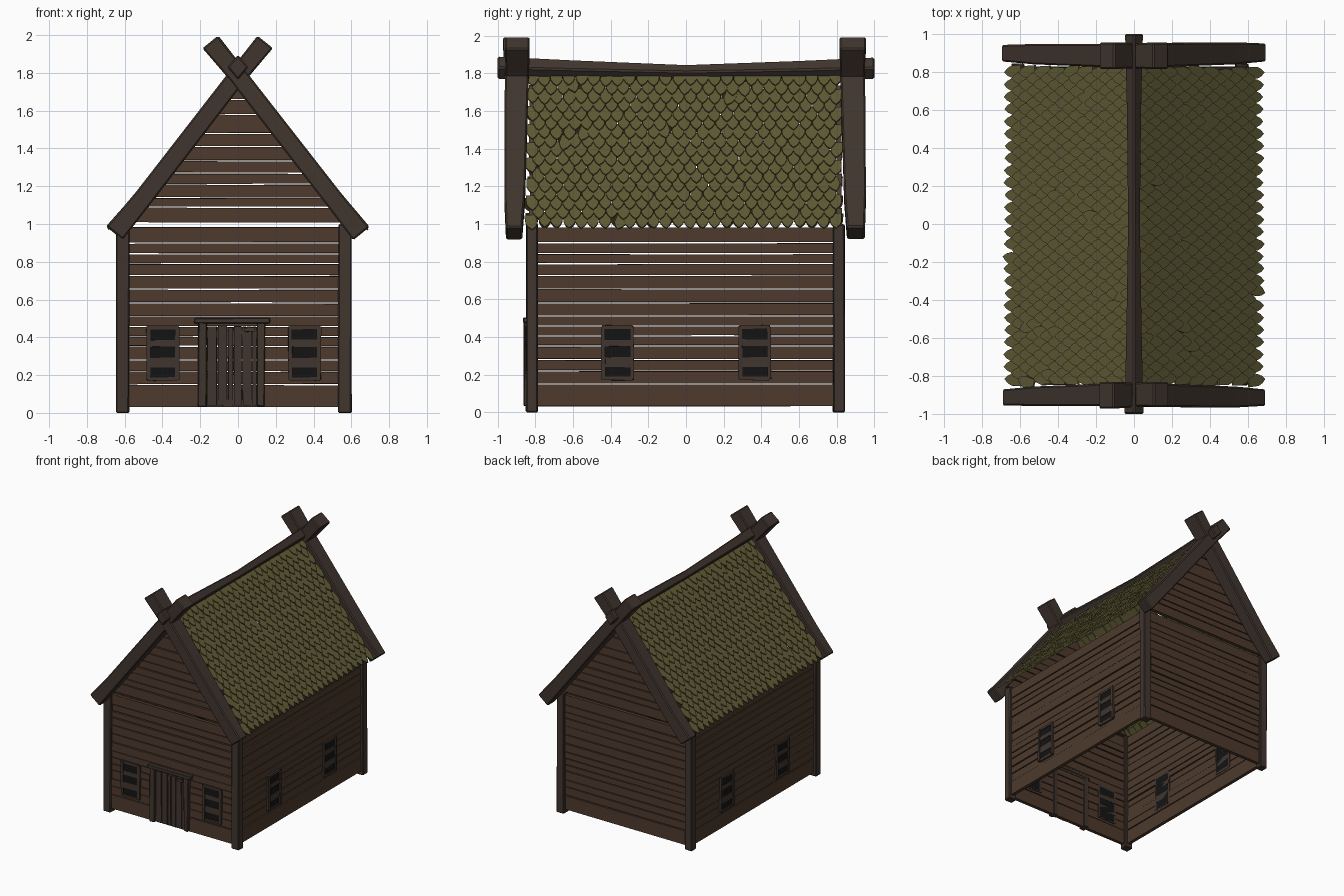
import bpy, bmesh, math, random
from mathutils import Vector, Matrix

if "Cube" in bpy.data.objects:
    bpy.data.objects.remove(bpy.data.objects["Cube"])

random.seed(4)
CX = -0.022                      # the wall frame sits slightly left of centre


def material(name, rgb):
    m = bpy.data.materials.new(name)
    m.diffuse_color = (*rgb, 1)
    m.use_nodes = True
    m.node_tree.nodes["Principled BSDF"].inputs["Base Color"].default_value = m.diffuse_color
    return m


PLANK = material("plank_wood", (0.075, 0.042, 0.026))
BEAM = material("beam_wood", (0.052, 0.036, 0.028))
MOSS = material("mossy_shingle", (0.115, 0.105, 0.036))
DARK = material("dark_opening", (0.007, 0.007, 0.007))


def jit(a):
    return random.uniform(-a, a)


def loft(bm, *loops):
    # capped skin through matching point loops
    rings = [[bm.verts.new(p) for p in loop] for loop in loops]
    n = len(rings[0])
    for a, b in zip(rings, rings[1:]):
        for i in range(n):
            j = (i + 1) % n
            bm.faces.new((a[i], a[j], b[j], b[i]))
    bm.faces.new(rings[0][::-1])
    bm.faces.new(rings[-1])


def box(bm, x0, x1, y0, y1, z0, z1, wob=0.0):
    # hand-hewn box with slightly wobbly corners
    loft(bm, *[[(x + jit(wob), y + jit(wob), z + jit(wob))
                for x, y in ((x0, y0), (x1, y0), (x1, y1), (x0, y1))] for z in (z0, z1)])


def finish(bm, name, mat, bevel=0.0):
    bmesh.ops.recalc_face_normals(bm, faces=bm.faces)
    me = bpy.data.meshes.new(name)
    bm.to_mesh(me)
    bm.free()
    me.materials.append(mat)
    ob = bpy.data.objects.new(name, me)
    bpy.context.collection.objects.link(ob)
    if bevel:
        mod = ob.modifiers.new("bevel", 'BEVEL')
        mod.width, mod.segments = bevel, 1
    return ob


# corner posts
for sx, xn in ((-1, "left"), (1, "right")):
    for sy, yn in ((-1, "front"), (1, "back")):
        bm = bmesh.new()
        x, y = CX + sx * 0.588, sy * 0.815 - 0.003
        box(bm, x - 0.034, x + 0.034, y - 0.031, y + 0.031, 0, 1.0, 0.003)
        for v in bm.verts:
            v.co.z = max(0, v.co.z) if v.co.z > 0.5 else 0
        finish(bm, f"{yn}_{xn}_post", BEAM, 0.006)

# horizontal wall planks: heights of the joints
WALL = [0.03, 0.15, 0.22, 0.28, 0.352, 0.405, 0.457, 0.512, 0.582,
        0.655, 0.727, 0.79, 0.842, 0.90, 0.985]
GABLE = [1.005, 1.09, 1.14, 1.21, 1.27, 1.335, 1.41, 1.48, 1.58, 1.66, 1.74]


def roof_half(z):
    return (1.785 - z) * 0.775


def side_planks(name, heights, half0, at, along_x):
    bm = bmesh.new()
    for z0, z1 in zip(heights, heights[1:]):
        g = [random.uniform(0.001, 0.005) for _ in range(4)]
        b, t = half0(z0), half0(z1)
        prof = [(-b, z0 + g[0]), (b, z0 + g[1]), (t, z1 - g[2]), (-t, z1 - g[3])]
        o = jit(0.003)
        loops = []
        for d in (-0.014, 0.014):
            if along_x:
                loops.append([(CX * (z < 1) + u, at + o + d, z) for u, z in prof])
            else:
                loops.append([(at + o + d, u - 0.003, z) for u, z in prof])
        loft(bm, *loops)
    finish(bm, name, PLANK)


for s, n in ((-1, "front"), (1, "back")):
    y = s * 0.815 - 0.003
    side_planks(n + "_wall_planks", WALL, lambda z: 0.585, y, True)
    side_planks(n + "_gable_planks", GABLE, roof_half, y, True)
for s, n in ((-1, "left"), (1, "right")):
    side_planks(n + "_wall_planks", WALL, lambda z: 0.81, CX + s * 0.588, False)

# crossed barge boards at both gables
for s, n in ((-1, "front"), (1, "back")):
    for sx, xn in ((-1, "left"), (1, "right")):
        bm = bmesh.new()
        # (x, z, half width, inner y, outer y) from the eave to the crossed tip
        path = [(0.655, 0.95, 0.055, 0.855, 0.945), (0.5, 1.14, 0.05, 0.84, 0.95),
                (0.0, 1.785, 0.048, 0.82, 0.952), (-0.145, 1.965, 0.052, 0.815, 0.955)]
        d = Vector((-0.63, 0.777))
        nrm = Vector((0.777, 0.63))
        loops = []
        for x, z, w, yi, yo in path:
            c = Vector((x, z)) + Vector((jit(0.003), jit(0.003)))
            a, b = c + nrm * w, c - nrm * w
            if s < 0:
                yi += 0.015
                yo += 0.01
            yo += jit(0.004) + 0.003 * sx
            loops.append([(sx * p.x, s * y, p.y)
                          for p, y in ((a, yi), (a, yo), (b, yo), (b, yi))])
        loft(bm, *loops)
        finish(bm, f"{n}_{xn}_barge_board", BEAM, 0.008)

# sagging ridge beam with a diamond section
bm = bmesh.new()
loops = []
for y, top, bot, w in ((-1, 1.895, 1.765, 0.055), (-0.6, 1.875, 1.765, 0.046),
                       (0, 1.85, 1.765, 0.036), (0.6, 1.872, 1.765, 0.042),
                       (1, 1.89, 1.765, 0.052)):
    m = (top + bot) / 2
    loops.append([(0, y, top), (w, y, m), (0, y, bot), (-w, y, m)])
loft(bm, *loops)
finish(bm, "ridge_beam", BEAM, 0.008)

# pointed roof shingles in staggered, overlapping rows
ROWS, COLS, STEP = 17, 26, 0.0645
ridge, eave = Vector((0.0, 0, 1.795)), Vector((0.665, 0, 0.967))
down = (eave - ridge).normalized()
length = (eave - ridge).length
out = Vector((-down.z, 0, down.x))
for sx, n in ((-1, "left"), (1, "right")):
    bm = bmesh.new()
    for r in range(ROWS):
        tip = length - r * 0.0605
        stag = 0.5 * (r % 2)
        for c in range(COLS - (r % 2)):
            yc = -0.815 + (c + stag) * STEP
            ang, lift, slip = jit(0.07), random.uniform(0, 0.004), jit(0.005)
            if random.random() < 0.04:
                ang, slip = jit(0.3), jit(0.016)
            w = STEP / 2 - 0.001
            shape = [(-w, -0.115), (w, -0.115), (w, -0.05), (w * 0.62, -0.022), (0, 0),
                     (-w * 0.62, -0.022), (-w, -0.05)]
            loops = []
            for h in (0.0, 0.009):
                loop = []
                for u, v in shape:
                    p = Matrix.Rotation(ang, 2) @ Vector((u, v))
                    q = (ridge + down * max(0.0, tip + slip + p.y)
                         + out * (h + lift + 0.012 + 0.17 * p.y))
                    loop.append((sx * q.x, yc + p.x, q.z))
                loops.append(loop)
            loft(bm, *loops)
    finish(bm, n + "_roof_shingles", MOSS)


# barred windows, made facing -y then turned onto their wall
def window(name, pos, turn):
    place = Matrix.Translation(pos) @ Matrix.Rotation(turn, 4, 'Z')
    frame, pane = bmesh.new(), bmesh.new()
    for s in (-1, 1):
        box(frame, s * 0.076 - 0.01, s * 0.076 + 0.01, -0.03, 0.02, 0.175, 0.455, 0.003)
    for z0, z1 in ((0.17, 0.188), (0.24, 0.292), (0.35, 0.386), (0.443, 0.462)):
        box(frame, -0.08, 0.08, -0.026, 0.02, z0, z1, 0.002)
    box(pane, -0.07, 0.07, -0.021, 0.02, 0.18, 0.45)
    for bm, part, mat in ((frame, "frame", BEAM), (pane, "opening", DARK)):
        bm.transform(place)
        finish(bm, f"{name}_window_{part}", mat)


for s, n in ((-1, "a"), (1, "b")):
    window("front_" + n, (CX + s * 0.375, -0.82, 0), 0)
    window("right_" + n, (CX + 0.588, s * 0.365, 0), math.pi / 2)
    window("left_" + n, (CX - 0.588, s * 0.365, 0), -math.pi / 2)

# front door: posts, lintel, planks and latch
bm = bmesh.new()
box(bm, -0.212, -0.165, -0.86, -0.80, 0.035, 0.48, 0.004)
box(bm, 0.10, 0.142, -0.86, -0.80, 0.035, 0.48, 0.004)
box(bm, -0.232, 0.17, -0.865, -0.80, 0.475, 0.503, 0.004)
finish(bm, "door_frame", BEAM, 0.004)

bm = bmesh.new()
edges = [-0.165, -0.11, -0.055, -0.022, 0.022, 0.075, 0.10]
for a, b in zip(edges, edges[1:]):
    box(bm, a + 0.003, b - 0.003, -0.846, -0.826, 0.04, 0.458 + jit(0.006), 0.002)
box(bm, -0.165, 0.10, -0.838, -0.82, 0.04, 0.07)
box(bm, -0.165, 0.10, -0.838, -0.82, 0.40, 0.44)
finish(bm, "door_planks", BEAM)

bm = bmesh.new()
box(bm, 0.035, 0.088, -0.858, -0.84, 0.43, 0.45, 0.002)
finish(bm, "door_latch", BEAM)
